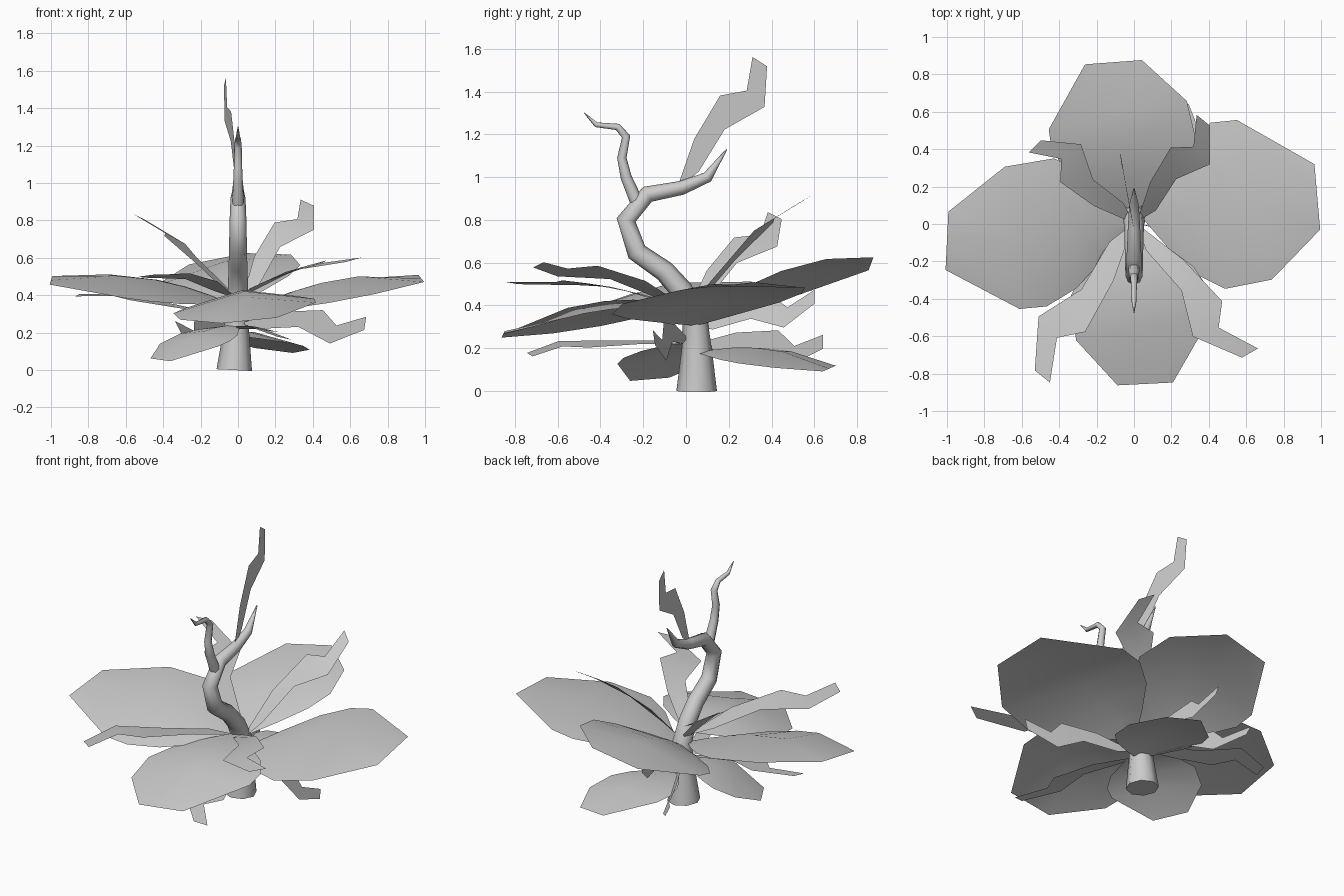
import bpy
import bmesh
from mathutils import Vector

default_cube = bpy.data.objects.get("Cube")
if default_cube:
    bpy.data.objects.remove(default_cube)


def make_material(name, color):
    material = bpy.data.materials.new(name)
    material.use_nodes = True
    material.diffuse_color = color
    material.node_tree.nodes["Principled BSDF"].inputs["Base Color"].default_value = color
    return material


plain_grey = make_material("plain grey", (0.6, 0.6, 0.6, 1))


def add_object(name, mesh):
    obj = bpy.data.objects.new(name, mesh)
    bpy.context.scene.collection.objects.link(obj)
    mesh.materials.append(plain_grey)
    return obj


def add_leaf(name, template, base, tip, side, bend, dome=0):
    """Place a leaf strip: u runs from base to tip, v runs along side.
    Each template row gives u, v of one edge and u, v of the other edge.
    Bend arches the whole leaf, dome lifts only its midrib."""
    base, tip, side = (Vector(point) / 100 for point in (base, tip, side))
    bm = bmesh.new()

    def place(u, v, height):
        arch = Vector((0, 0, height / 100 * 4 * u * (1 - u)))
        return bm.verts.new(base + (tip - base) * u + side * v + arch)

    previous = None
    for u_left, v_left, u_right, v_right in template:
        row = (
            place(u_left, v_left, bend),
            place((u_left + u_right) / 2, (v_left + v_right) / 2, bend + dome),
            place(u_right, v_right, bend),
        )
        if previous:
            for k in range(2):
                bm.faces.new((previous[k], previous[k + 1], row[k + 1], row[k]))
        previous = row
    # Keep the upper side of every leaf facing upwards
    bm.normal_update()
    if sum(face.normal.z * face.calc_area() for face in bm.faces) < 0:
        bmesh.ops.reverse_faces(bm, faces=bm.faces[:])
    for face in bm.faces:
        face.smooth = True
    mesh = bpy.data.meshes.new(name)
    bm.to_mesh(mesh)
    bm.free()
    add_object(name, mesh)


def add_stem(name, points):
    """Tapering tube through points of x, y, z and radius."""
    curve = bpy.data.curves.new(name + " path", "CURVE")
    curve.dimensions = "3D"
    curve.bevel_depth = 1
    curve.bevel_resolution = 2
    curve.use_fill_caps = True
    spline = curve.splines.new("POLY")
    spline.points.add(len(points) - 1)
    for point, (x, y, z, radius) in zip(spline.points, points):
        point.co = (x / 100, y / 100, z / 100, 1)
        point.radius = radius / 100
    path = bpy.data.objects.new(name + " path", curve)
    bpy.context.scene.collection.objects.link(path)
    bpy.context.view_layer.update()
    evaluated = path.evaluated_get(bpy.context.evaluated_depsgraph_get())
    mesh = bpy.data.meshes.new_from_object(evaluated)
    mesh.name = name
    bpy.data.objects.remove(path)
    mesh.materials.clear()
    stem = add_object(name, mesh)
    bpy.ops.object.select_all(action="DESELECT")
    stem.select_set(True)
    bpy.context.view_layer.objects.active = stem
    bpy.ops.object.shade_smooth_by_angle(angle=1.1)


# Trunk that bends forward, then back into a pointed end
add_stem("trunk", [
    (-2, 5, 0, 9.5),
    (-1, 5, 20, 7),
    (0, 4, 35, 5.8),
    (0, -2, 47, 5.3),
    (0, -10, 56, 5),
    (0, -23, 65, 4.8),
    (0, -28, 80, 4.5),
    (0, -18, 92, 4),
    (0, -2, 95, 3.3),
    (0, 10, 100, 2.6),
    (0, 19, 113, 0.3),
])

# Thin hooked branch
add_stem("hooked branch", [
    (0, -22, 86, 3.2),
    (0, -28, 100, 2.6),
    (0, -30, 109, 2.2),
    (0, -28, 119, 2),
    (0, -32, 123.5, 1.6),
    (0, -42, 124.5, 1.2),
    (0, -47.5, 130, 0.2),
])

# Edge shapes shared by all broad leaves and all jagged leaves
BROAD = [
    (0, -0.06, 0, 0.06),
    (0.12, -0.4, 0.12, 0.4),
    (0.27, -0.78, 0.27, 0.75),
    (0.43, -0.98, 0.43, 0.95),
    (0.58, -0.98, 0.7, 0.9),
    (1, -0.38, 1, 0.38),
]
JAGGED = [
    (0, -0.05, 0, 0.05),
    (0.3, -0.35, 0.14, 0.3),
    (0.64, -0.4, 0.46, 0.3),
    (0.77, 0.2, 0.74, 0.95),
    (1, -0.27, 1, 0.27),
]

# Broad leaves: base, tip, half-width vector, bend and dome in hundredths
broad_leaves = {
    "right broad leaf": ((-3, 0, 35), (-100, -9, 48), (2, 41, 6), 2, 6),
    "left broad leaf": ((5, 5, 31), (98, 14.5, 49), (4, -46, -5), 2, 6),
    "back broad leaf": ((0, 8, 36), (-11, 86.5, 59.5), (40, 3, 8), 2.5, 5),
    "front broad leaf": ((0, -2, 40), (6, -85.5, 26.5), (-39, -2, -4), 0, 8),
    "low right broad leaf": ((0, 3, 24), (-41.5, -17, 5.5), (-14, 24, 2), 1.5, 3.5),
    "low back broad leaf": ((2, 6, 18), (19, 67, 10.5), (27, -8, -3.5), 1.5, 4),
}
for name, settings in broad_leaves.items():
    add_leaf(name, BROAD, *settings)

# Jagged leaves around the trunk and one at the top
jagged_leaves = {
    "front right jagged leaf": ((-2, -2, 39), (-49, -81.5, 50.5), (-15, 12, -2), 5),
    "front left jagged leaf": ((3, -2, 40), (62, -69, 59), (-16, -9, -4.5), 5),
    "back left jagged leaf": ((3, 3, 38), (37, 55.5, 89.5), (13, -10.5, -6), 6),
    "back right jagged leaf": ((-2, 2, 38), (-53, 41.5, 82), (12, 12, -6), 3.5),
    "top jagged leaf": ((0, -3, 96), (-7, 34.5, 154), (-2, 12.6, -8), 2),
    "low left jagged leaf": ((3, 0, 25), (68, -15, 25), (-2, 2, -13), 2),
    "low back jagged leaf": ((-1, 6, 22), (-32, 64, 23), (6, 0, -12), 1),
    "middle back jagged leaf": ((0, 5, 30), (-12, 60, 44), (4, 0, -12), 1),
    "middle right jagged leaf": ((-3, 2, 27), (-86, 10, 40), (3, 15, 2), 3),
    "low front jagged leaf": ((0, -2, 22), (25, -73, 17), (-14, -5, 3), 3),
}
for name, settings in jagged_leaves.items():
    add_leaf(name, JAGGED, *settings)
